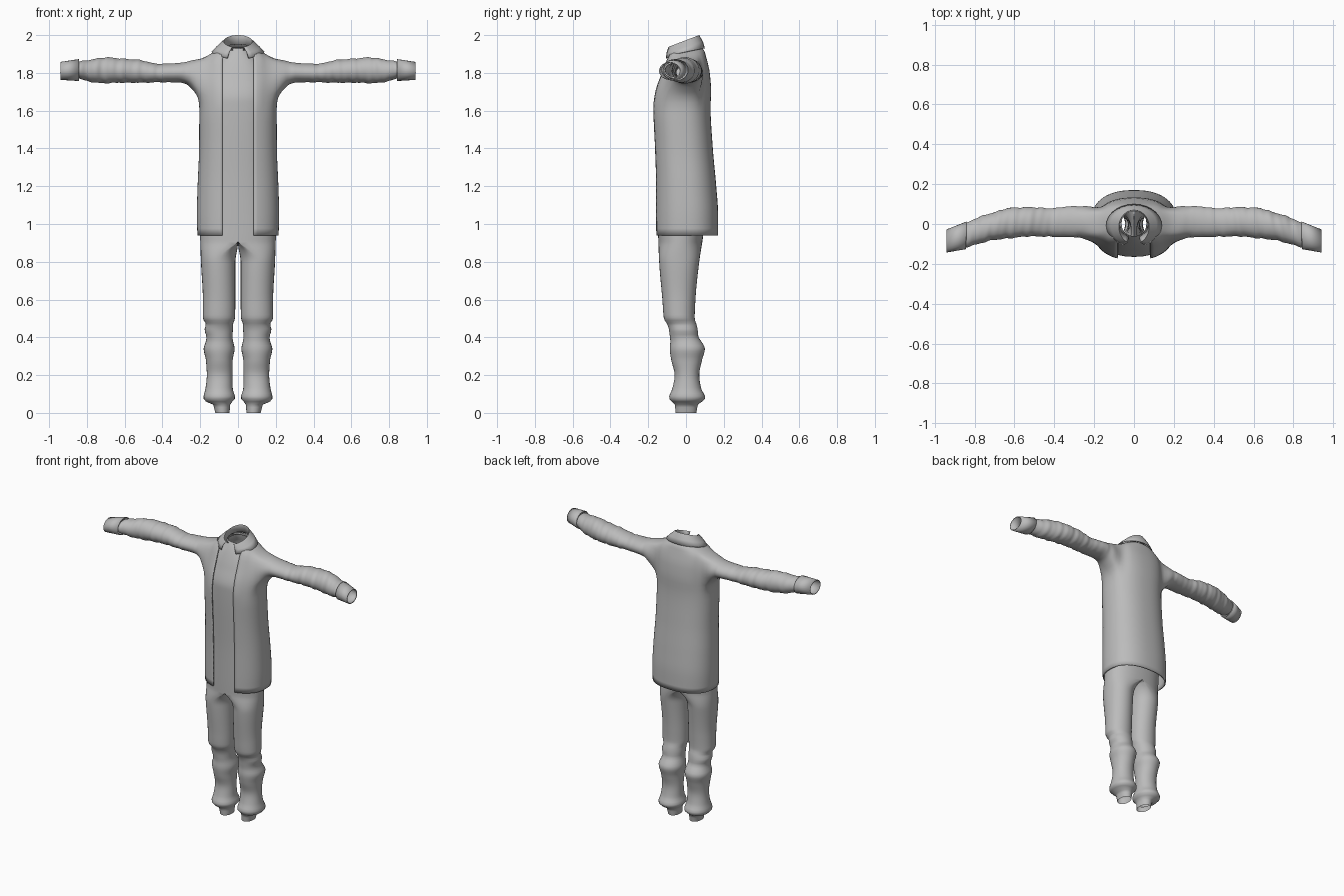
import bpy, bmesh, math
from math import sin, cos, pi

cube = bpy.data.objects.get("Cube")
if cube:
    bpy.data.objects.remove(cube, do_unlink=True)

cloth = bpy.data.materials.new("grey cloth")
cloth.use_nodes = True
GREY = (0.5, 0.5, 0.5, 1)
cloth.diffuse_color = GREY
cloth.node_tree.nodes["Principled BSDF"].inputs["Base Color"].default_value = GREY


def slope(a, b):
    return 0 if a * b <= 0 else 2 * a * b / (a + b)


def sample(table, t):
    """Smoothly interpolate the rows of a table by its first column."""
    t = min(max(t, table[0][0]), table[-1][0])
    i = max(k for k in range(len(table) - 1) if table[k][0] <= t)
    p, q = table[i], table[i + 1]
    h = q[0] - p[0]
    u = (t - p[0]) / h
    out = []
    for c in range(1, len(p)):
        def rate(k):
            k = min(max(k, 0), len(table) - 2)
            return (table[k + 1][c] - table[k][c]) / (table[k + 1][0] - table[k][0])
        d = rate(i)
        m0, m1 = slope(rate(i - 1), d), slope(d, rate(i + 1))
        out.append(p[c] + (q[c] - p[c]) * (3 * u * u - 2 * u ** 3)
                   + h * (m0 * u * (1 - u) ** 2 - m1 * u * u * (1 - u)))
    return out


def spaced(a, b, n):
    return [a + (b - a) * i / n for i in range(n + 1)]


def bow(v, e):
    return math.copysign(abs(v) ** e, v)


def skin(bm, rings, closed):
    """Join rows of vertices with quads, leaving out any on the centre plane."""
    for a, b in zip(rings, rings[1:]):
        n = len(a)
        for j in range(n if closed else n - 1):
            k = (j + 1) % n
            quad = (a[j], a[k], b[k], b[j])
            if any(v.co.x > 1e-5 for v in quad):
                bm.faces.new(quad)


def finish(bm, name, thick=0, angle=40):
    bmesh.ops.recalc_face_normals(bm, faces=bm.faces)
    # The face furthest to the side must look outwards
    side = max(bm.faces, key=lambda f: abs(f.normal.x) * f.calc_center_median().x)
    if side.normal.x < 0:
        bmesh.ops.reverse_faces(bm, faces=bm.faces)
    mesh = bpy.data.meshes.new(name)
    bm.to_mesh(mesh)
    bm.free()
    mesh.materials.append(cloth)
    ob = bpy.data.objects.new(name, mesh)
    bpy.context.collection.objects.link(ob)
    bpy.ops.object.select_all(action='DESELECT')
    ob.select_set(True)
    bpy.context.view_layer.objects.active = ob
    bpy.ops.object.shade_smooth_by_angle(angle=math.radians(angle))
    ob.modifiers.new("Mirror", 'MIRROR').merge_threshold = 0.0005
    if thick:
        ob.modifiers.new("Thickness", 'SOLIDIFY').thickness = thick
    return ob


# Shirt and trousers: height, inner x, outer x, front y, back y
SUIT = [
    (0, .045, .12, -.055, .055), (.05, .04, .135, -.06, .065),
    (.06, .03, .17, -.075, .085), (.08, .015, .183, -.09, .102),
    (.13, .028, .172, -.072, .08), (.2, .03, .165, -.06, .07),
    (.28, .028, .17, -.078, .085), (.34, .018, .182, -.086, .1),
    (.38, .026, .17, -.083, .08), (.4, .03, .167, -.085, .066),
    (.44, .027, .177, -.09, .062), (.47, .026, .17, -.1, .055),
    (.5, .016, .186, -.117, .046), (.6, .014, .186, -.125, .05),
    (.8, .014, .196, -.142, .07), (.93, 0, .2, -.147, .09),
    (1.2, 0, .19, -.15, .12), (1.65, 0, .18, -.165, .115),
    (1.78, 0, .16, -.13, .1), (1.86, 0, .12, -.1, .085),
    (1.91, 0, .07, -.075, .07), (1.93, 0, .062, -.06, .065)]
bm = bmesh.new()
rings = []
for z in spaced(0, 1.93, 130):
    xi, xo, yf, yb = sample(SUIT, z)
    join = min(max((z - .8) / .1, 0), 1) ** 2
    ring = []
    for j in range(32):
        a = 2 * pi * j / 32
        leg = (xi + xo) / 2 + (xo - xi) / 2 * cos(a)
        trunk = max(0, xo * bow(cos(a), .85))
        if abs(cos(a)) < 1e-6:
            trunk = 0
        y = (yf + yb) / 2 + (yb - yf) / 2 * bow(sin(a), .9)
        ring.append(bm.verts.new((leg + (trunk - leg) * join, y, z)))
    rings.append(ring)
skin(bm, rings, True)
finish(bm, "shirt_and_trousers", angle=50)

# Coat body: height, half width, front y, back y
COAT = [
    (.94, .215, -.165, .17), (1.05, .218, -.166, .17), (1.2, .214, -.166, .16),
    (1.4, .206, -.172, .142), (1.62, .205, -.181, .13), (1.7, .205, -.17, .133),
    (1.8, .203, -.135, .126), (1.86, .195, -.112, .113), (1.89, .165, -.1, .105),
    (1.915, .12, -.092, .098), (1.935, .085, -.075, .082)]
COLS = 28
heights = spaced(.94, 1.68, 20) + spaced(1.68, 1.87, 7)[1:] + spaced(1.87, 1.935, 5)[1:]
bm = bmesh.new()
rows = []
for z in heights:
    rx, yf, yb = sample(COAT, z)
    start = math.asin(min(.083 / rx, .7) ** (1 / .85))
    row = []
    for a in spaced(start, pi, COLS):
        x = 0 if a > pi - .001 else rx * sin(a) ** .85
        row.append(bm.verts.new((x, (yf + yb) / 2 - (yb - yf) / 2 * bow(cos(a), .85), z)))
    rows.append(row)
skin(bm, rows, False)

# Armhole cut from the coat side
r0, r1, c0, c1 = 20, 27, 6, 18
hole = ([rows[r0][c] for c in range(c0, c1)] + [rows[r][c1] for r in range(r0, r1)]
        + [rows[r1][c] for c in range(c1, c0, -1)] + [rows[r][c0] for r in range(r1, r0, -1)])
inner = [rows[r][c] for r in range(r0 + 1, r1) for c in range(c0 + 1, c1)]
bmesh.ops.delete(bm, geom=inner, context='VERTS')

# Sleeve grown from the armhole: x, front y, back y, bottom z, top z
SLEEVE = [
    (.235, -.085, .1, 1.7, 1.872), (.27, -.07, .092, 1.738, 1.86),
    (.32, -.066, .09, 1.75, 1.852), (.42, -.064, .08, 1.75, 1.848),
    (.52, -.062, .085, 1.748, 1.868), (.62, -.072, .082, 1.748, 1.876),
    (.7, -.08, .06, 1.745, 1.882), (.78, -.1, .035, 1.752, 1.87),
    (.845, -.118, .003, 1.772, 1.86)]
angles = [math.atan2((v.co.z - 1.775) / .095, (v.co.y - .005) / .08) for v in hole]
tube = [hole]
for x in spaced(.235, .845, 64):
    yf, yb, zb, zt = sample(SLEEVE, x)
    fold = .04 * min(max((x - .33) / .1, 0), 1)
    ring = []
    for a in angles:
        s = 1 + fold * (sin(85 * x + .8 * sin(a)) + .7 * sin(148 * x + 2 * cos(a))) / 1.7
        ring.append(bm.verts.new((x, (yf + yb) / 2 + s * (yb - yf) / 2 * cos(a),
                                  (zb + zt) / 2 + s * (zt - zb) / 2 * sin(a))))
    tube.append(ring)
skin(bm, tube, True)
blend = [v for v in bm.verts if .13 < v.co.x < .29 and 1.6 < v.co.z < 1.9]
for _ in range(5):
    bmesh.ops.smooth_vert(bm, verts=blend, factor=.5,
                          use_axis_x=True, use_axis_y=True, use_axis_z=True)
finish(bm, "coat", .008, 50)

# Cuffs: x, front y, back y, bottom z, top z
CUFF = [(.842, -.126, .012, 1.757, 1.873), (.94, -.143, -.027, 1.763, 1.858)]
bm = bmesh.new()
rings = []
for x, yf, yb, zb, zt in CUFF:
    rings.append([bm.verts.new((x, (yf + yb) / 2 + (yb - yf) / 2 * cos(a),
                                (zb + zt) / 2 + (zt - zb) / 2 * sin(a)))
                  for a in spaced(0, 2 * pi, 24)[:-1]])
skin(bm, rings, True)
finish(bm, "cuffs", .006)

# Collar rows, outer edge to inside: half width, front y, back y, front z, back z
COLLAR = [(.14, -.115, .1, 1.86, 1.93), (.115, -.112, .09, 1.905, 1.965),
          (.076, -.1, .07, 1.935, 2.0), (.066, -.07, .064, 1.92, 1.95)]
bm = bmesh.new()
rows = []
for i, (rx, yf, yb, zf, zb) in enumerate(COLLAR):
    row = []
    for a in spaced(.42, pi, 12):
        rise = ((1 - cos(a)) / 2) ** (.45 if i == 0 else 1)
        x = 0 if a > pi - .001 else rx * sin(a)
        row.append(bm.verts.new((x, (yf + yb) / 2 - (yb - yf) / 2 * cos(a), zf + (zb - zf) * rise)))
    rows.append(row)
skin(bm, rows, False)
finish(bm, "collar", .004, 30)
